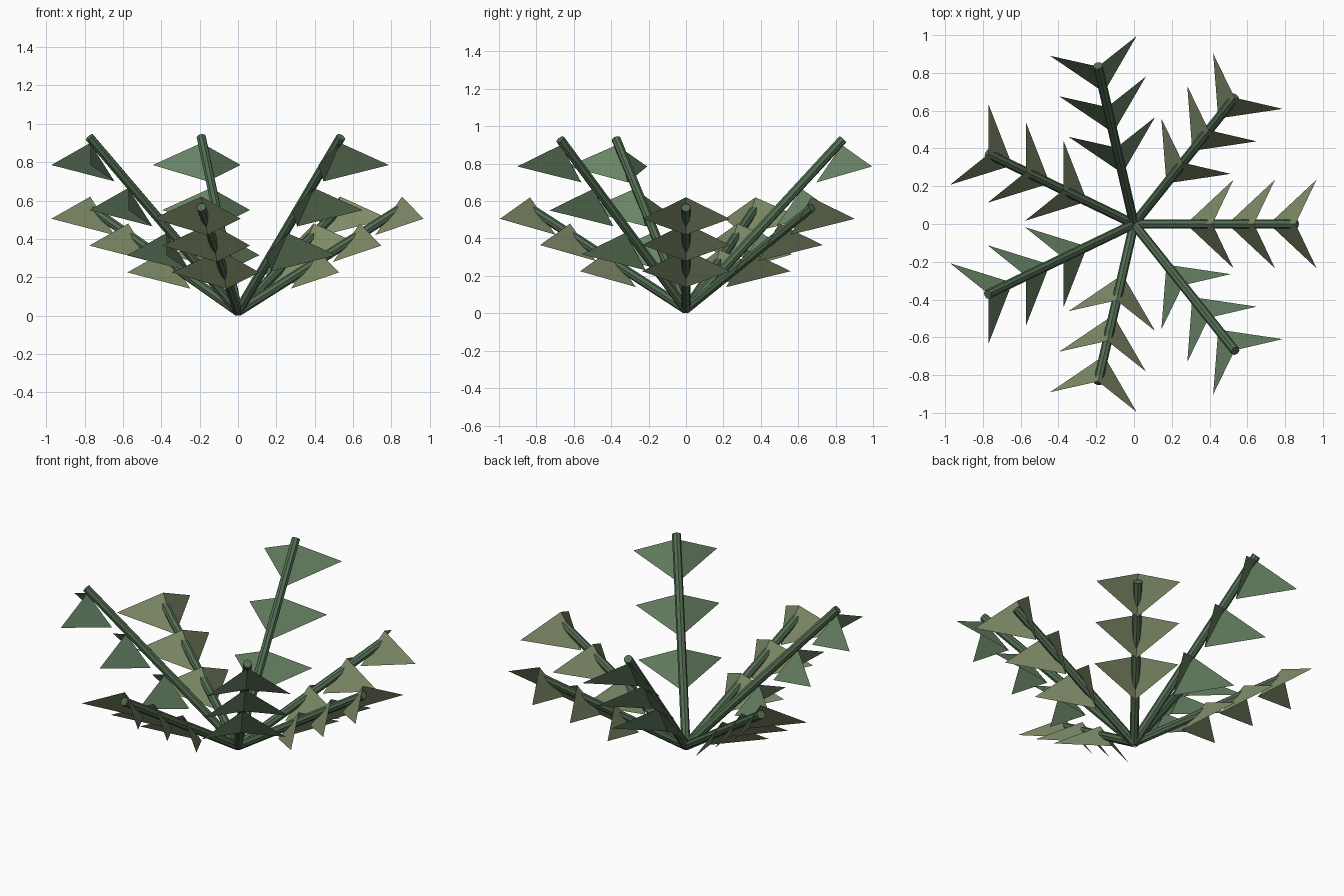
import bpy, math
from mathutils import Vector, Matrix

if "Cube" in bpy.data.objects:
    bpy.data.objects.remove(bpy.data.objects["Cube"])

def material(name, rgb):
    m = bpy.data.materials.new(name)
    m.diffuse_color = (*rgb, 1)
    m.use_nodes = True
    m.node_tree.nodes["Principled BSDF"].inputs["Base Color"].default_value = m.diffuse_color
    return m

STEM = material("stem_green", (0.085, 0.15, 0.085))
LOW = material("leaf_olive", (0.21, 0.26, 0.14))
HIGH = material("leaf_green", (0.14, 0.23, 0.13))

COUNT = 7
BASE_Z, REACH = 0.021, 0.86

def add_stem(name, tip, turn):
    # straight eight-sided rod from the shared root to the tip
    a, b = Vector((0, 0, BASE_Z)), turn @ tip
    d = b - a
    bpy.ops.mesh.primitive_cylinder_add(vertices=8, radius=0.025, depth=d.length)
    o = bpy.context.object
    o.name = name
    o.matrix_world = Matrix.Translation((a + b) / 2) @ d.to_track_quat('Z', 'Y').to_matrix().to_4x4()
    o.data.materials.append(STEM)

def add_leaves(name, top_z, step_z, turn, mat):
    # three folded leaf pairs, each two triangles sharing a ridge across the stem
    verts, faces = [], []
    for k in range(3):
        o = Vector((0.855 - 0.22 * k, 0, top_z - step_z * k))
        n = len(verts)
        for p in ((0, 0, 0), (-0.14, 0, -0.2), (0.112, 0.235, -0.115), (0.112, -0.235, -0.115)):
            verts.append(turn @ (o + Vector(p)))
        faces += [(n, n + 2, n + 1), (n, n + 1, n + 3)]
    me = bpy.data.meshes.new(name)
    me.from_pydata(verts, [], faces)
    me.materials.append(mat)
    bpy.context.collection.objects.link(bpy.data.objects.new(name, me))

# fronds around the root, alternating low and high
for i in range(COUNT):
    turn = Matrix.Rotation(-i * math.tau / COUNT, 3, 'Z')
    high = i % 2 == 1
    add_stem(f"stem_{i + 1}", Vector((REACH, 0, 0.93 if high else 0.565)), turn)
    add_leaves(f"leaves_{i + 1}", 0.90 if high else 0.62, 0.235 if high else 0.14,
               turn, HIGH if high else LOW)
